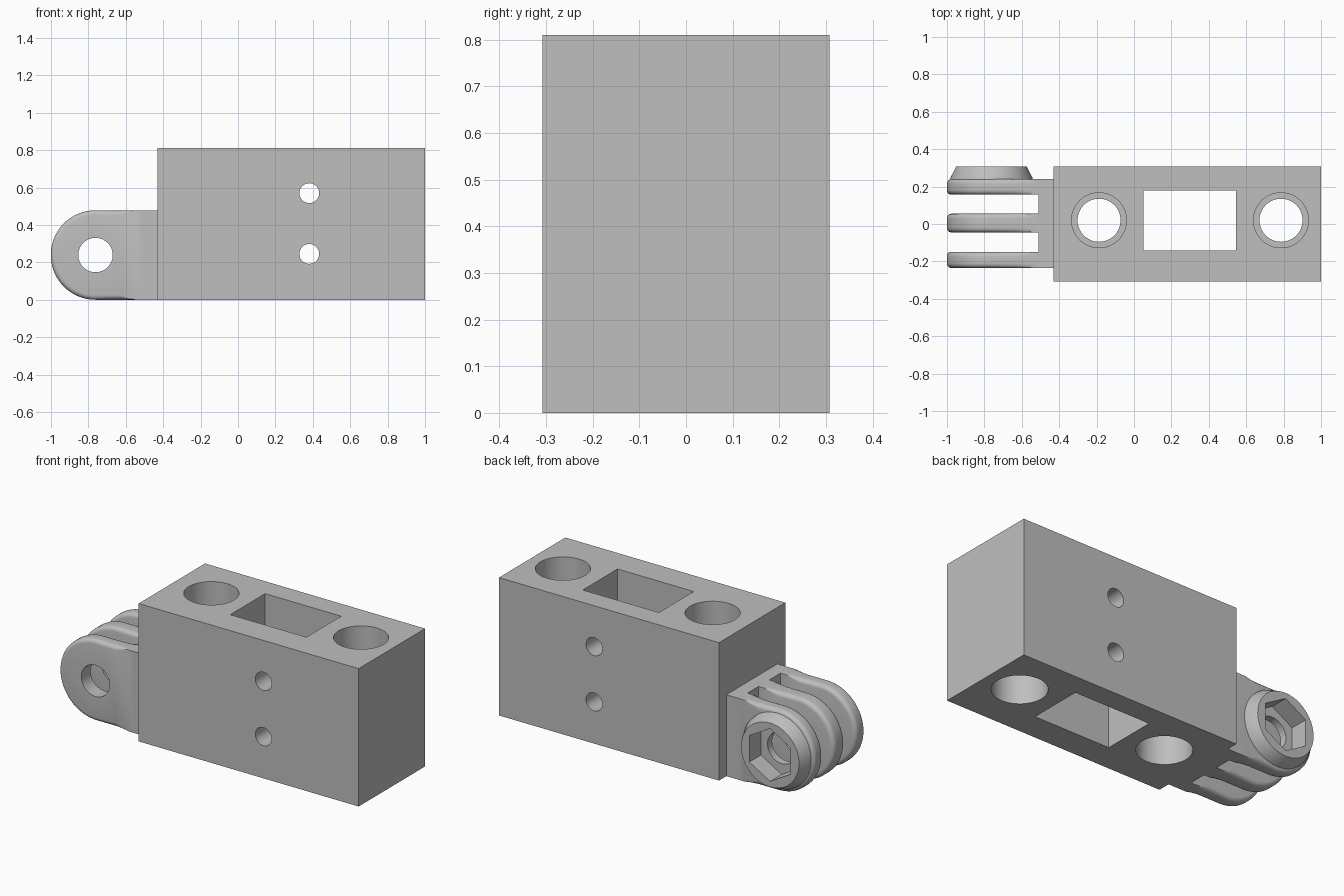
import bpy
import bmesh
import math

default = bpy.data.objects.get("Cube")
if default:
    bpy.data.objects.remove(default, do_unlink=True)

grey = bpy.data.materials.new("plain grey")
grey.use_nodes = True
COLOR = (0.52, 0.52, 0.52, 1)
grey.diffuse_color = COLOR
grey.node_tree.nodes["Principled BSDF"].inputs["Base Color"].default_value = COLOR


def loft(name, rings):
    """Closed solid through matching rings of points."""
    bm = bmesh.new()
    loops = [[bm.verts.new(p) for p in ring] for ring in rings]
    n = len(loops[0])
    for a, b in zip(loops, loops[1:]):
        for i in range(n):
            j = (i + 1) % n
            bm.faces.new((a[i], a[j], b[j], b[i]))
    bm.faces.new(loops[0])
    bm.faces.new(loops[-1])
    bmesh.ops.recalc_face_normals(bm, faces=bm.faces)
    mesh = bpy.data.meshes.new(name)
    bm.to_mesh(mesh)
    bm.free()
    mesh.materials.append(grey)
    obj = bpy.data.objects.new(name, mesh)
    bpy.context.collection.objects.link(obj)
    return obj


def box(name, x0, x1, y0, y1, z0, z1):
    return loft(name, [[(x0, y0, z), (x1, y0, z), (x1, y1, z), (x0, y1, z)]
                       for z in (z0, z1)])


def turned(name, axis, a, b, stations, sides=64):
    """Round solid along z at (x, y) = (a, b), or along y at (x, z) = (a, b)."""
    rings = []
    for t, r in stations:
        ring = []
        for i in range(sides):
            ang = math.tau * i / sides
            u, v = a + r * math.sin(ang), b + r * math.cos(ang)
            ring.append((u, v, t) if axis == "z" else (u, t, v))
        rings.append(ring)
    return loft(name, rings)


def activate(obj):
    bpy.ops.object.select_all(action="DESELECT")
    obj.select_set(True)
    bpy.context.view_layer.objects.active = obj


def cut(obj, cutters):
    for cutter in cutters:
        cutter.hide_render = True
        mod = obj.modifiers.new("cut", "BOOLEAN")
        mod.operation = "DIFFERENCE"
        mod.solver = "EXACT"
        mod.object = cutter
        activate(obj)
        bpy.ops.object.modifier_apply(modifier=mod.name)
        bpy.data.objects.remove(cutter, do_unlink=True)


# Main block with stepped bores, a square-cornered shaft and two cross holes
W, H = 0.308, 0.81
block = box("main_block", -0.43, 1, -W, W, 0, H)
cutters = [box("shaft_cutter", 0.05, 0.545, -0.143, 0.18, -0.1, 0.91)]
for x in (-0.187, 0.786):
    cutters.append(turned("bore_cutter", "z", x, 0.02, [
        (-0.1, 0.147), (0.36, 0.147), (0.36, 0.115),
        (0.45, 0.115), (0.45, 0.147), (0.91, 0.147)]))
for z in (0.245, 0.57):
    cutters.append(turned("cross_hole_cutter", "y", 0.381, z,
                          [(-0.4, 0.053), (0.4, 0.053)], 32))
cut(block, cutters)

# Hinge root joining the prongs to the block
PX, PZ, R = -0.762, 0.239, 0.239
SLOT = -0.51
root = box("hinge_root", SLOT, -0.43, -0.235, 0.24, 0, 2 * R)


def prong(name, y0, y1, fillet=0.025):
    """Round-ended plate whose fillet fades out towards the root."""
    outline = [(SLOT, 1, 0), (-0.55, 1, 0), (-0.63, 1, 1)]
    arc = [(math.pi / 2 + math.pi * i / 40) for i in range(41)]
    rings = []
    steps = [math.pi / 2 * i / 5 for i in range(6)]
    sides = [(y0 + fillet * (1 - math.sin(a)), fillet * (1 - math.cos(a)))
             for a in reversed(steps)]
    sides = [(y0 + fillet * (1 - math.cos(a)), fillet * (1 - math.sin(a)))
             for a in steps]
    sides += [(y0 + y1 - y, d) for y, d in reversed(sides)]
    for y, d in sides:
        ring = [(x, y, PZ + R - d * k) for x, s, k in outline]
        ring += [(PX + (R - d) * math.cos(a), y, PZ + (R - d) * math.sin(a))
                 for a in arc]
        ring += [(x, y, PZ - R + d * k) for x, s, k in reversed(outline)]
        rings.append(ring)
    return loft(name, rings)


def pin_cutter():
    return turned("pin_cutter", "y", PX, PZ, [(-0.4, 0.092), (0.4, 0.092)])


def nut_cutter():
    return turned("nut_cutter", "y", PX, PZ, [(0.2, 0.155), (0.4, 0.155)], 6)


front = prong("front_prong", -0.235, -0.149)
middle = prong("middle_prong", -0.045, 0.055)
back = prong("back_prong", 0.157, 0.24)
for p in (front, middle, back):
    cut(p, [pin_cutter()])
cut(back, [nut_cutter()])

# Tapered nut holder on the back prong
holder = turned("nut_holder", "y", PX, PZ,
                [(0.235, 0.22), (0.25, 0.218), (W, 0.188)])
cut(holder, [nut_cutter()])

for obj in (block, root, front, middle, back, holder):
    activate(obj)
    bpy.ops.object.shade_smooth_by_angle(angle=math.radians(25))
